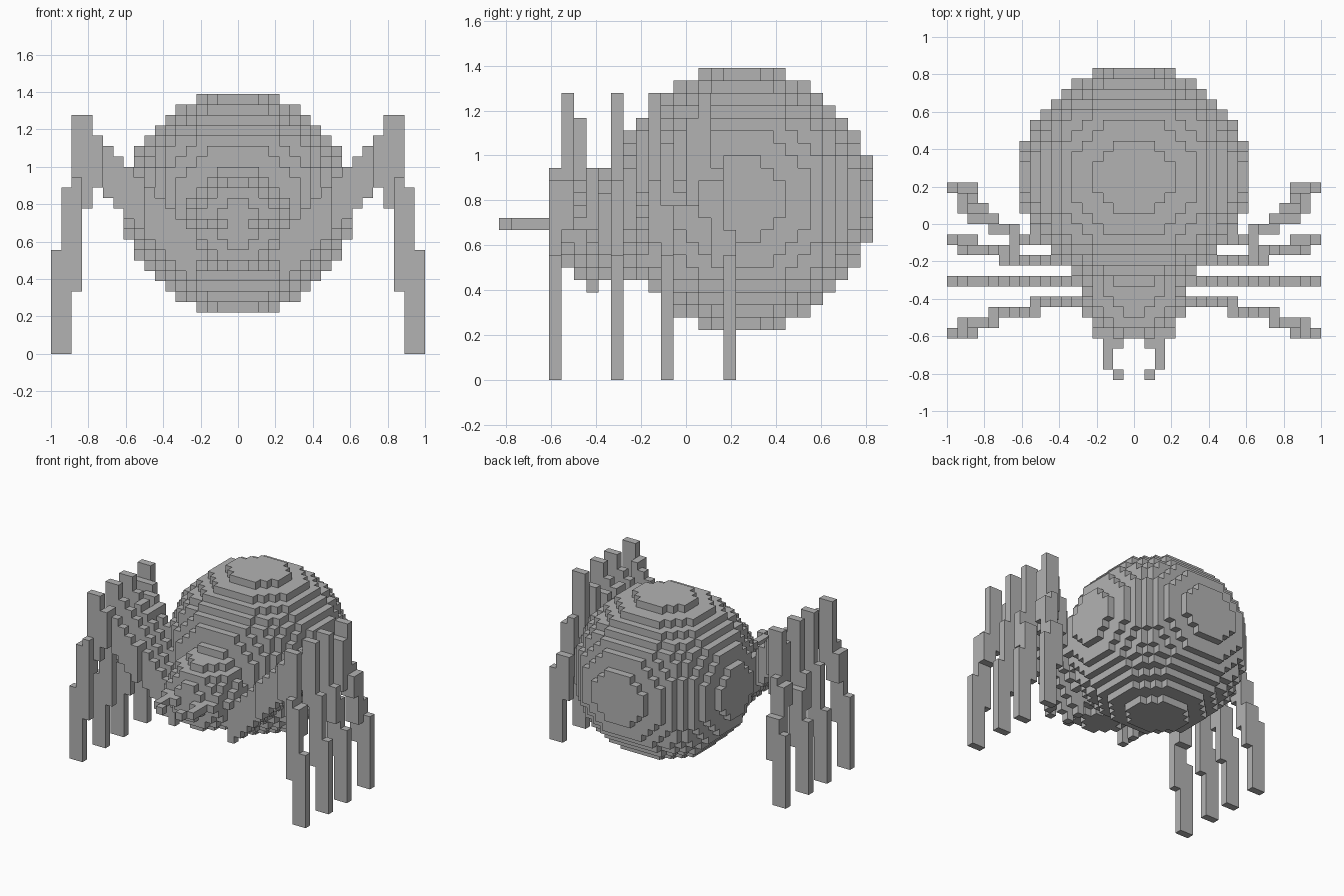
import bpy
import bmesh
from mathutils import Vector

if "Cube" in bpy.data.objects:
    bpy.data.objects.remove(bpy.data.objects["Cube"], do_unlink=True)

CELL = 1 / 18  # edge of one block

grey = bpy.data.materials.new("plain grey")
grey.use_nodes = True
colour = (0.45, 0.45, 0.45, 1)
grey.diffuse_color = colour
grey.node_tree.nodes["Principled BSDF"].inputs["Base Color"].default_value = colour


def block_object(name, cells):
    """Skin a set of grid cells with only its exposed square faces."""
    bm = bmesh.new()
    corners = {}

    def vert(p):
        key = tuple(round(c) for c in p)
        if key not in corners:
            corners[key] = bm.verts.new(Vector(key) * CELL)
        return corners[key]

    for cell in cells:
        for axis in range(3):
            for side in (0, 1):
                near = list(cell)
                near[axis] += 2 * side - 1
                if tuple(near) in cells:
                    continue
                u, v, n = Vector(), Vector(), Vector()
                n[axis] = side
                u[(axis + 1) % 3] = 1
                v[(axis + 2) % 3] = 1
                base = Vector(cell) + n
                loop = [base, base + u, base + u + v, base + v]
                if not side:
                    loop.reverse()
                bm.faces.new([vert(p) for p in loop])
    mesh = bpy.data.meshes.new(name)
    bm.to_mesh(mesh)
    bm.free()
    mesh.materials.append(grey)
    obj = bpy.data.objects.new(name, mesh)
    bpy.context.collection.objects.link(obj)
    return obj


def mirrored(cells):
    return cells | {(-1 - x, y, z) for x, y, z in cells}


def ball(cy, cz, radius):
    """Stepped ball, split down the middle and mirrored."""
    n = int(radius)
    return mirrored({(x, cy + y, cz + z)
                     for x in range(n + 1)
                     for y in range(-n, n + 1)
                     for z in range(-n, n + 1)
                     if x * x + y * y + z * z <= radius * radius})


# Body
block_object("abdomen", ball(4, 14, 10.5))
block_object("head", ball(-7, 12, 4.5))

# Fangs: a short hooked path of blocks on each side
fang = [(3, -11), (2, -11), (2, -12), (1, -12), (2, -13), (2, -14), (1, -15)]
for side in ("left", "right"):
    block_object(side + "_fang",
                 {(x if side == "left" else -1 - x, y, 12) for x, y in fang})


# Leg profile: rising stair to the knee, then stepping down to the foot
def leg_span(x):
    outer = {14: (14, 23), 15: (6, 23), 16: (0, 16), 17: (0, 10)}
    return outer.get(x, (x + 3, x + 8))


# Each leg is laid out in rows: (y, first x, last x, lowest z, highest z)
legs = {
    "front": [(-8, 4, 9, 0, 17), (-9, 9, 13, 0, 21),
              (-10, 13, 16, 12, 23), (-11, 15, 17, 0, 17)],
    "second": [(-6, 4, 17, 0, 23)],
    "third": [(-4, 6, 12, 0, 20), (-3, 11, 16, 11, 23), (-2, 15, 17, 0, 14)],
    "rear": [(-2, 9, 11, 0, 19), (-1, 11, 13, 0, 20), (0, 13, 15, 14, 21),
             (1, 14, 16, 13, 23), (2, 15, 16, 9, 17), (3, 15, 17, 0, 12)],
}
for name, rows in legs.items():
    cells = set()
    for y, x0, x1, low, high in rows:
        for x in range(x0, x1 + 1):
            bottom, top = leg_span(x)
            for z in range(max(bottom, low), min(top, high)):
                cells.add((x, y, z))
    block_object("left_" + name + "_leg", cells)
    block_object("right_" + name + "_leg", {(-1 - x, y, z) for x, y, z in cells})
